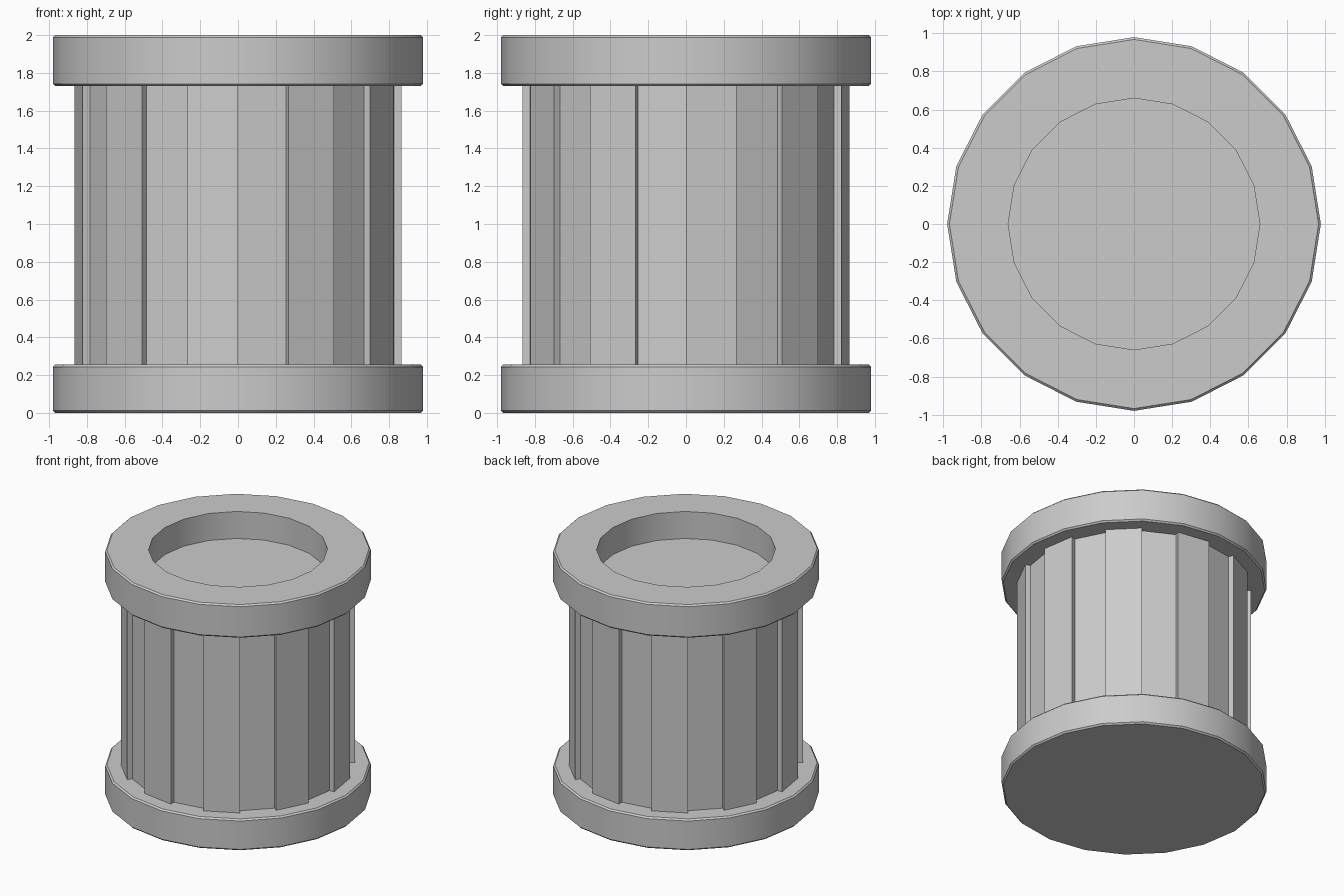
import bpy, bmesh, math

if "Cube" in bpy.data.objects:
    bpy.data.objects.remove(bpy.data.objects["Cube"])

SIDES = 20
STEP = 2 * math.pi / SIDES


def add_object(name, bm):
    mesh = bpy.data.meshes.new(name)
    bm.to_mesh(mesh)
    bm.free()
    obj = bpy.data.objects.new(name, mesh)
    bpy.context.collection.objects.link(obj)
    bpy.ops.object.select_all(action='DESELECT')
    obj.select_set(True)
    bpy.context.view_layer.objects.active = obj
    bpy.ops.object.shade_smooth_by_angle(angle=math.radians(30))
    return obj


def skin(bm, rings):
    for a, b in zip(rings, rings[1:]):
        n = len(a)
        for i in range(n):
            j = (i + 1) % n
            bm.faces.new((a[i], a[j], b[j], b[i]))


def lathe(name, profile, fill_start=False, fill_end=False):
    bm = bmesh.new()
    rings = [[bm.verts.new((r * math.cos(i * STEP), r * math.sin(i * STEP), z))
              for i in range(SIDES)] for r, z in profile]
    skin(bm, rings)
    if fill_start:
        bm.faces.new(rings[0][::-1])
    if fill_end:
        bm.faces.new(rings[-1])
    return add_object(name, bm)


R_RIM, R_HOLE, R_RAISED, R_RECESS = 0.98, 0.66, 0.865, 0.825
B = 0.012  # small edge chamfer

# Bottom rim with closed base
lathe("bottom_rim", [(R_RIM - B, 0), (R_RIM, B), (R_RIM, 0.255 - B),
                     (R_RIM - B, 0.255), (R_RECESS, 0.255)], fill_start=True)

# Top rim with a shallow sunken well
lathe("top_rim", [(R_RECESS, 1.73), (R_RIM - B, 1.73), (R_RIM, 1.73 + B),
                  (R_RIM, 2 - B), (R_RIM - B, 2), (R_HOLE, 2),
                  (R_HOLE, 1.78)], fill_end=True)

# Body of alternating raised and recessed staves
bm = bmesh.new()
rings = []
for z in (0.255, 1.73):
    ring = []
    for i in range(SIDES):
        r = R_RAISED if i % 2 == 0 else R_RECESS
        for a in (i * STEP, (i + 1) * STEP):
            ring.append(bm.verts.new((r * math.cos(a), r * math.sin(a), z)))
    rings.append(ring)
skin(bm, rings)
add_object("stave_body", bm)
